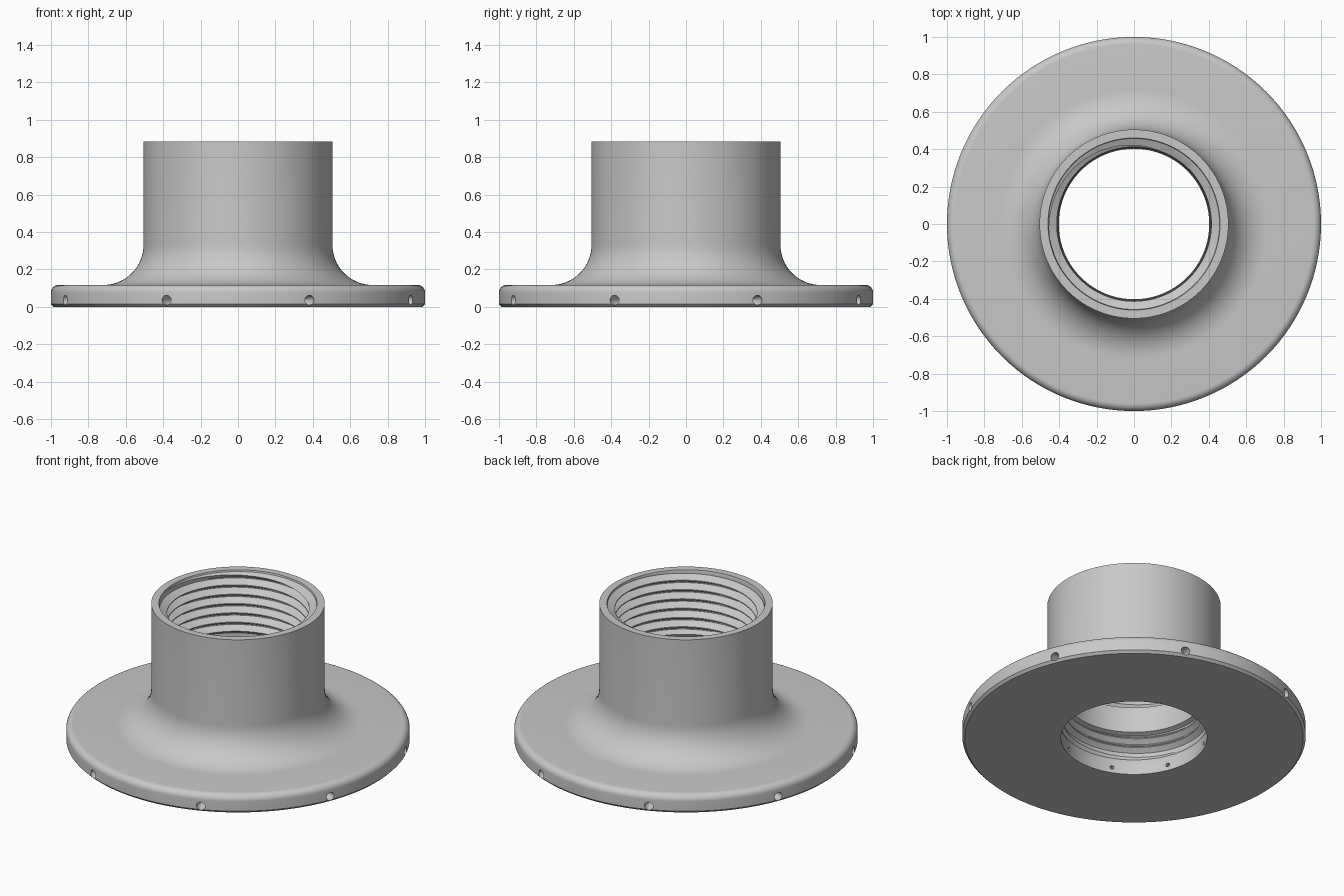
import bpy
import bmesh
from math import sin, cos, pi, tau, radians

cube = bpy.data.objects.get("Cube")
if cube:
    bpy.data.objects.remove(cube, do_unlink=True)

STEPS = 128
PITCH = 0.059

metal = bpy.data.materials.new("light_grey_metal")
metal.use_nodes = True
grey = (0.58, 0.58, 0.58, 1)
metal.diffuse_color = grey
metal.node_tree.nodes["Principled BSDF"].inputs["Base Color"].default_value = grey


def fixed(r, z):
    """Profile point that is the same all the way round."""
    return lambda t: (r, z)


def arc(cx, cz, radius, start, end, count):
    """Profile points along a circular arc, angles in degrees."""
    angles = [radians(start + (end - start) * i / count) for i in range(count + 1)]
    return [fixed(cx + radius * cos(a), cz + radius * sin(a)) for a in angles]


def thread_point(z0, kind, low, high, crest, root, taper):
    """Point that climbs one pitch per turn and fades out at both ends."""
    def at(t):
        z = min(max(z0 + PITCH * t, low), high)
        fade = min(1, (z - low) / PITCH, (high - z) / PITCH * 3)
        grow = taper * (z - low)
        r = root - (root - crest) * kind * fade
        return (r + grow, z)
    return at


def thread(low, high, crest, root, taper):
    """Helical V thread with small flats, listed from the top down."""
    points = []
    turns = int((high - low) / PITCH) + 2
    for k in range(turns, -2, -1):
        for offset, kind in ((0.6, 1), (0.5, 1), (0.1, 0), (0, 0)):
            points.append(thread_point(low + (k + offset) * PITCH, kind,
                                       low, high, crest, root, taper))
    return points


def make_object(name, bm):
    bmesh.ops.remove_doubles(bm, verts=bm.verts, dist=0.0001)
    bmesh.ops.dissolve_degenerate(bm, edges=bm.edges, dist=0.00005)
    bmesh.ops.recalc_face_normals(bm, faces=bm.faces)
    mesh = bpy.data.meshes.new(name)
    bm.to_mesh(mesh)
    bm.free()
    mesh.materials.append(metal)
    obj = bpy.data.objects.new(name, mesh)
    bpy.context.collection.objects.link(obj)
    return obj


# Flange, fillet and tube outside, then the two threaded ends of the bore
profile = [fixed(0.425, 0), fixed(0.985, 0), fixed(1, 0.015)]
profile += arc(0.96, 0.077, 0.04, 0, 90, 8)
profile += arc(0.72, 0.332, 0.215, 270, 180, 16)
profile += [fixed(0.505, 0.885), fixed(0.46, 0.885)]
profile += thread(0.46, 0.875, 0.402, 0.445, 0.03)
profile += [fixed(0.445, 0.455), fixed(0.402, 0.435), fixed(0.402, 0.27)]
profile += thread(0.1, 0.26, 0.402, 0.43, 0)
profile += [fixed(0.425, 0.09)]

bm = bmesh.new()
columns = []
for i in range(STEPS + 1):
    t = i / STEPS
    column = []
    for point in profile:
        r, z = point(t)
        column.append(bm.verts.new((r * cos(tau * t), r * sin(tau * t), z)))
    columns.append(column)
for a, b in zip(columns, columns[1:]):
    for j in range(len(profile)):
        k = (j + 1) % len(profile)
        bm.faces.new((a[j], b[j], b[k], a[k]))
flange = make_object("threaded_flange", bm)

# Eight radial drillings, wide at the rim and narrow into the bore
bm = bmesh.new()
drill = [(0.36, 0.012), (0.93, 0.012), (0.955, 0.026), (1.05, 0.026)]
SIDES = 20
for n in range(8):
    turn = tau * (n + 0.5) / 8
    rings = []
    for d, r in drill:
        ring = []
        for s in range(SIDES):
            side, up = r * cos(tau * s / SIDES), r * sin(tau * s / SIDES)
            ring.append(bm.verts.new((d * cos(turn) - side * sin(turn),
                                      d * sin(turn) + side * cos(turn),
                                      0.036 + up)))
        rings.append(ring)
    for a, b in zip(rings, rings[1:]):
        for s in range(SIDES):
            e = (s + 1) % SIDES
            bm.faces.new((a[s], a[e], b[e], b[s]))
    bm.faces.new(rings[0])
    bm.faces.new(rings[-1])
cutter = make_object("drill_cutter", bm)
cutter.hide_render = True

bpy.ops.object.select_all(action='DESELECT')
flange.select_set(True)
bpy.context.view_layer.objects.active = flange
cut = flange.modifiers.new("drillings", 'BOOLEAN')
cut.operation = 'DIFFERENCE'
cut.solver = 'EXACT'
cut.object = cutter
bpy.ops.object.modifier_apply(modifier=cut.name)
bpy.data.objects.remove(cutter, do_unlink=True)

bpy.ops.object.shade_smooth_by_angle(angle=radians(30))
